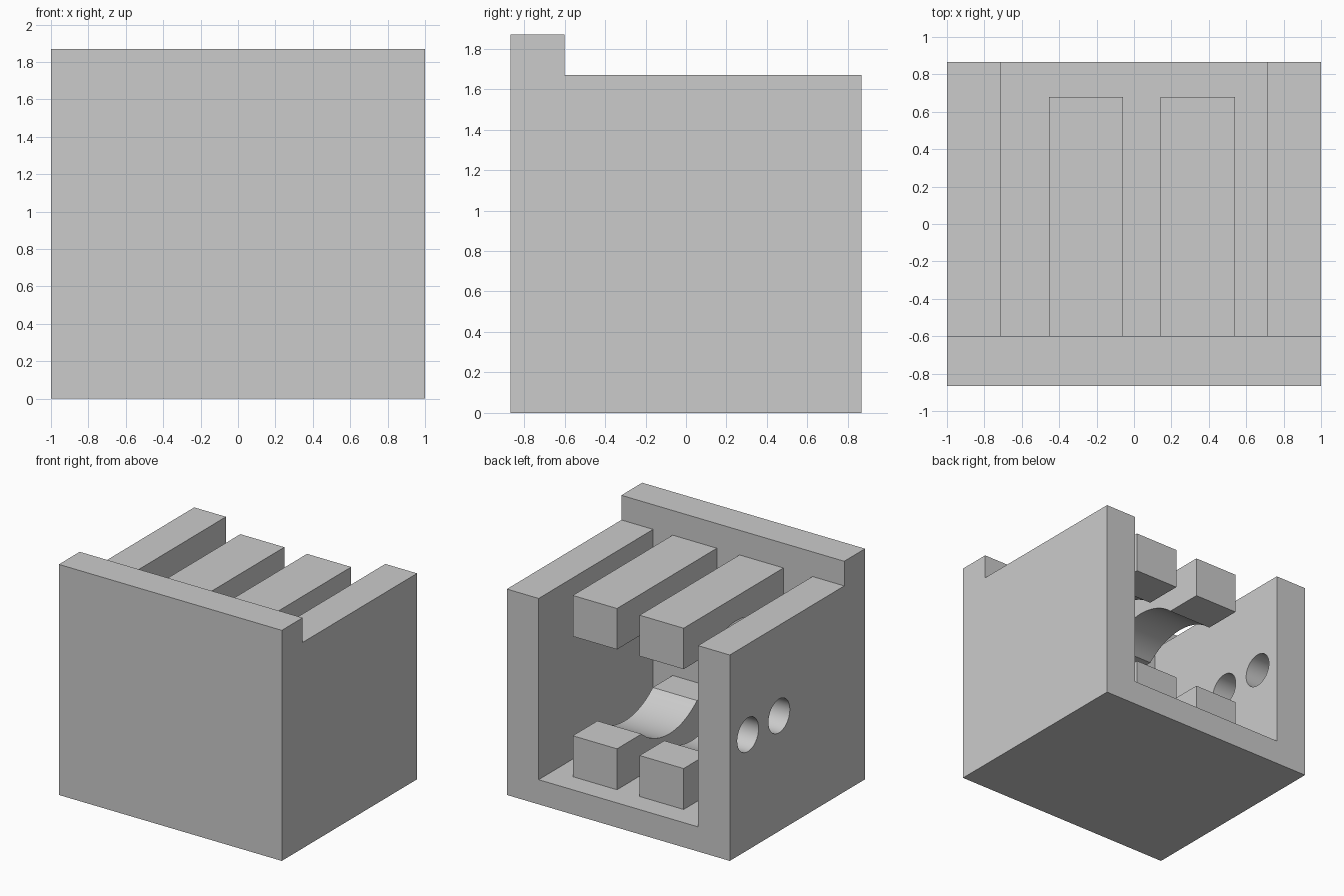
import bpy, bmesh, math
from mathutils import Matrix

cube = bpy.data.objects.get("Cube")
if cube:
    bpy.data.objects.remove(cube, do_unlink=True)

grey = bpy.data.materials.new("plain grey")
grey.use_nodes = True
grey.diffuse_color = (0.6, 0.6, 0.6, 1)
grey.node_tree.nodes["Principled BSDF"].inputs["Base Color"].default_value = (0.6, 0.6, 0.6, 1)

# Main dimensions
BACK, FRONT = 0.867, -0.867
INNER_FRONT = -0.6        # inside face of the front wall
INNER_X = 0.715           # inside face of the side walls
FLOOR, RIM, TOP = 0.2, 1.67, 1.87
AXIS_Z = (FLOOR + RIM) / 2
BORE_Y, BORE_R = 0.01, 0.537
GAP = 0.403               # half height of the space between the bars


def make_object(name, bm):
    bmesh.ops.recalc_face_normals(bm, faces=bm.faces)
    mesh = bpy.data.meshes.new(name)
    bm.to_mesh(mesh)
    bm.free()
    mesh.materials.append(grey)
    obj = bpy.data.objects.new(name, mesh)
    bpy.context.collection.objects.link(obj)
    return obj


def extrude_x(name, profile, x0, x1):
    """Solid made by sweeping a y-z outline along x."""
    bm = bmesh.new()
    face = bm.faces.new([bm.verts.new((x0, y, z)) for y, z in profile])
    swept = bmesh.ops.extrude_face_region(bm, geom=[face])["geom"]
    verts = [v for v in swept if isinstance(v, bmesh.types.BMVert)]
    bmesh.ops.translate(bm, verts=verts, vec=(x1 - x0, 0, 0))
    return make_object(name, bm)


def rod_x(name, x, y, z, radius, length):
    bm = bmesh.new()
    place = Matrix.Translation((x, y, z)) @ Matrix.Rotation(math.pi / 2, 4, "Y")
    bmesh.ops.create_cone(bm, cap_ends=True, segments=64, radius1=radius,
                          radius2=radius, depth=length, matrix=place)
    return make_object(name, bm)


def cut(obj, cutter):
    mod = obj.modifiers.new("cut", "BOOLEAN")
    mod.operation = "DIFFERENCE"
    mod.solver = "EXACT"
    mod.object = cutter
    bpy.context.view_layer.objects.active = obj
    bpy.ops.object.modifier_apply(modifier=mod.name)
    bpy.data.objects.remove(cutter, do_unlink=True)


def smooth(obj):
    bpy.ops.object.select_all(action="DESELECT")
    obj.select_set(True)
    bpy.context.view_layer.objects.active = obj
    bpy.ops.object.shade_smooth_by_angle(angle=math.radians(30))


# Housing: stepped side outline, hollowed from the top and back
housing = extrude_x("housing", [(FRONT, 0), (BACK, 0), (BACK, RIM), (INNER_FRONT, RIM),
                                (INNER_FRONT, TOP), (FRONT, TOP)], -1, 1)
cut(housing, extrude_x("cavity_cutter", [(INNER_FRONT, FLOOR), (1.2, FLOOR), (1.2, 2.2),
                                         (INNER_FRONT, 2.2)], -INNER_X, INNER_X))

# Two round holes through one side wall
for y in (0.235, 0.635):
    cut(housing, rod_x("hole_cutter", -0.9, y, AXIS_Z, 0.137, 0.6))
smooth(housing)

# Paired bars above and saddles below, each scooped by the same round bore
half_angle = math.acos(GAP / BORE_R)
arc = []
for i in range(25):
    a = half_angle * (1 - i / 12)
    arc.append((BORE_Y + BORE_R * math.sin(a), BORE_R * math.cos(a)))

for side, x0, x1 in (("right", -0.455, -0.06), ("left", 0.143, 0.54)):
    for part, sign, reach in (("upper_bar", 1, RIM - AXIS_Z),
                              ("lower_saddle", -1, AXIS_Z - FLOOR + 0.04)):
        start = INNER_FRONT - 0.04
        outline = [(start, reach), (0.68, reach), (0.68, GAP)] + arc + [(start, GAP)]
        smooth(extrude_x(f"{side}_{part}", [(y, AXIS_Z + sign * h) for y, h in outline], x0, x1))
